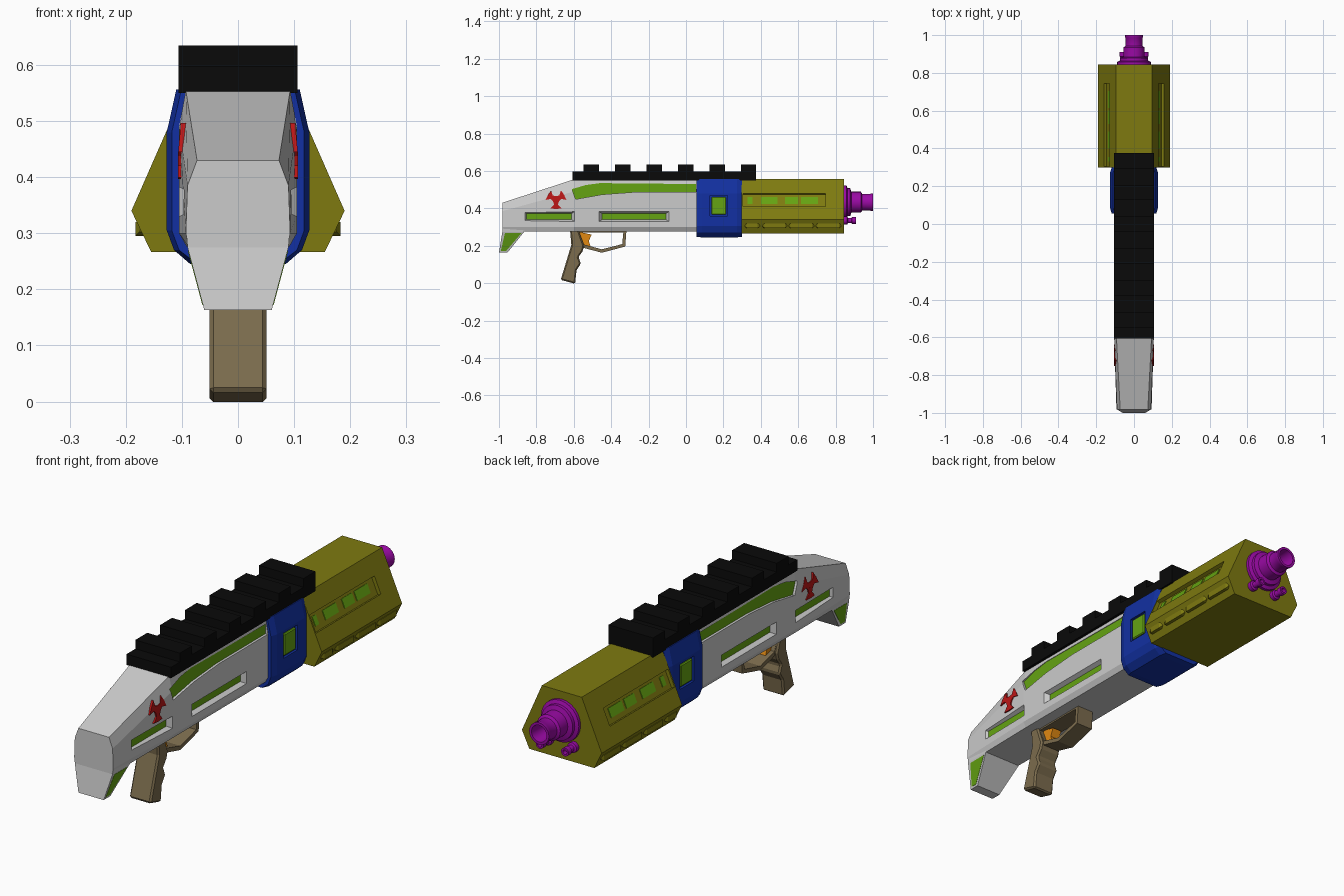
import bpy, bmesh, math

if "Cube" in bpy.data.objects:
    bpy.data.objects.remove(bpy.data.objects["Cube"])

def material(name, rgb):
    m = bpy.data.materials.new(name)
    m.diffuse_color = (*rgb, 1)
    m.use_nodes = True
    m.node_tree.nodes["Principled BSDF"].inputs["Base Color"].default_value = m.diffuse_color
    return m

GREY = material("grey", (0.6, 0.6, 0.6))
BLUE = material("blue", (0.006, 0.03, 0.36))
OLIVE = material("olive", (0.21, 0.195, 0.005))
GREEN = material("green", (0.13, 0.37, 0.006))
BLACK = material("black", (0.003, 0.003, 0.003))
BROWN = material("brown", (0.2, 0.15, 0.075))
PURPLE = material("purple", (0.32, 0.003, 0.37))
ORANGE = material("orange", (0.75, 0.25, 0.006))
RED = material("red", (0.5, 0.008, 0.008))

def loft(name, rings, mat=None, closed=False):
    """Skin a list of equal-length point rings; capped unless closed."""
    bm = bmesh.new()
    vs = [[bm.verts.new(p) for p in r] for r in rings]
    n = len(rings[0])
    pairs = list(zip(vs, vs[1:])) + ([(vs[-1], vs[0])] if closed else [])
    for a, b in pairs:
        for i in range(n):
            j = (i + 1) % n
            bm.faces.new((a[i], a[j], b[j], b[i]))
    if not closed:
        bm.faces.new(vs[0])
        bm.faces.new(vs[-1])
    bmesh.ops.recalc_face_normals(bm, faces=bm.faces)
    me = bpy.data.meshes.new(name)
    bm.to_mesh(me)
    bm.free()
    ob = bpy.data.objects.new(name, me)
    bpy.context.collection.objects.link(ob)
    if mat:
        me.materials.append(mat)
    return ob

def prism(name, yz, x0, x1, mat=None):
    return loft(name, [[(x, y, z) for y, z in yz] for x in (x0, x1)], mat)

def rect(y0, y1, z0, z1):
    return [(y0, z0), (y1, z0), (y1, z1), (y0, z1)]

def section(y, half):
    """Full symmetric ring at y from right-half (x, z) points, top to bottom."""
    return [(x, y, z) for x, z in half] + [(-x, y, z) for x, z in reversed(half)]

def bevel(ob, w, seg=1):
    m = ob.modifiers.new("bevel", 'BEVEL')
    m.width, m.segments, m.limit_method = w, seg, 'ANGLE'
    m.angle_limit = math.radians(50)

def cut(ob, cutter):
    """Subtract the cutter; the new faces keep the object's own material."""
    cutter.data.materials.append(ob.data.materials[0])
    m = ob.modifiers.new("cut", 'BOOLEAN')
    m.operation, m.solver, m.object = 'DIFFERENCE', 'EXACT', cutter
    bpy.context.view_layer.objects.active = ob
    bpy.ops.object.modifier_apply(modifier=m.name)
    bpy.data.objects.remove(cutter)

def lathe(name, prof, cx, cz, mat, n=24):
    """Turn a (y, radius) profile about an axis along y."""
    rings = [[(cx + r * math.cos(2 * math.pi * i / n), y, cz + r * math.sin(2 * math.pi * i / n))
              for i in range(n)] for y, r in prof]
    ob = loft(name, rings, mat)
    bpy.ops.object.select_all(action='DESELECT')
    ob.select_set(True)
    bpy.context.view_layer.objects.active = ob
    bpy.ops.object.shade_smooth_by_angle(angle=math.radians(35))

# Grey body
body = loft("body", [
    section(-.982, [(.073, .43), (.09, .385), (.093, .30), (.088, .275)]),
    section(-.60, [(.093, .555), (.105, .49), (.105, .30), (.092, .277)]),
    section(.08, [(.093, .555), (.105, .49), (.105, .30), (.092, .277)])], GREY)

# Tail of the stock with green cheeks
def tail_ring(z, x, y0, y1):
    return [(x, y0, z), (x, y1, z), (-x, y1, z), (-x, y0, z)]
loft("stock_tail", [tail_ring(.30, .092, -.981, -.862), tail_ring(.275, .09, -.982, -.865),
                    tail_ring(.163, .06, -1.0, -.955)], GREY)
loft("tail_cheeks", [tail_ring(.268, .0892, -.968, -.88), tail_ring(.172, .0635, -.99, -.962)], GREEN)

# Recessed green strips and red plates on both sides of the body
strip = [(-.61, .503), (-.535, .525), (-.46, .535), (.053, .53),
         (.053, .487), (-.28, .487), (-.45, .474), (-.59, .449)]
for s in (1, -1):
    cut(body, prism("strip_cutter", strip, s * .0925, s * .2))
    prism("upper_strip", strip, s * .08, s * .0945, GREEN)
    for y0, y1 in ((-.865, -.60), (-.46, -.096)):
        inner, outer = rect(y0 + .012, y1 - .012, .34, .372), rect(y0 - .012, y1 + .012, .325, .387)
        cut(body, loft("slot_cutter", [[(s * .084, *p) for p in inner], [(s * .115, *p) for p in outer]]))
        prism("lower_strip", inner, s * .07, s * .0865, GREEN)
    for a in (30, 150, 270):
        pts = [(-.695 + r * math.cos(math.radians(a + d)), .447 + r * math.sin(math.radians(a + d)))
               for d, r in ((180, .006), (-60, .018), (-22, .028), (-32, .056), (0, .05), (32, .056), (22, .028), (60, .018))]
        loft("red_plate", [[(s * (x - max(0, z - .44) * .09), y, z) for y, z in pts] for x in (.085, .107)], RED)

# Blue collar with recessed square buttons
def collar_ring(y, d):
    return section(y, [(.11 - d, .556), (.127 - d, .48), (.127 - d, .305), (.114 - d, .27), (.085 - d, .245 + d * .3)])
collar = loft("collar", [collar_ring(.055, .009), collar_ring(.085, 0), collar_ring(.272, 0), collar_ring(.30, .009)], BLUE)
for s in (1, -1):
    cut(collar, prism("button_cutter", rect(.128, .222, .36, .468), s * .117, s * .2))
    bevel(prism("button", rect(.136, .214, .367, .461), s * .10, s * .1265, GREEN), .004)

# Olive barrel housing
HALF = [(.095, .556), (.19, .34), (.155, .267)]
housing = loft("barrel_housing", [section(.298, HALF), section(.845, HALF)], OLIVE)

def face_bar(name, s, y0, y1, z0, z1, d0, d1, mat=None):
    """Block aligned with the sloped upper face, from depth d0 to d1."""
    pts = [(z, d) for z, d in ((z1, d1), (z0, d1), (z0, d0), (z1, d0))]
    return loft(name, [[(s * (.095 + (.556 - z) * .44 + .915 * d), y, z + .404 * d) for z, d in pts]
                       for y in (y0, y1)], mat)

for s in (1, -1):
    cut(housing, face_bar("vent_cutter", s, .305, .745, .41, .48, -.016, .03))
    for y0, y1 in ((.33, .355), (.40, .49), (.53, .60), (.615, .705)):
        face_bar("vent_window", s, y0, y1, .43, .467, -.03, -.013, GREEN)
    for y0, y1 in ((.315, .395), (.41, .54), (.55, .685), (.695, .83)):
        rings = [[(s * x, y, z) for x, z in ((.15, .295), (.183 - t, .295 + t), (.183 - t, .32), (.15, .32))]
                 for y, t in ((y0, .008), (y0 + .012, 0), (y1 - .012, 0), (y1, .008))]
        loft("lower_bar", rings, OLIVE)

# Purple muzzle and two small nozzles
lathe("muzzle", [(.84, .09), (.858, .09), (.864, .075), (.878, .075), (.884, .056), (.935, .056), (.942, .045),
                 (.985, .045), (.988, .047), (1.0, .047), (1.0, .036), (.92, .032)], 0, .433, PURPLE)
for s in (1, -1):
    lathe("nozzle", [(.84, .022), (.862, .022), (.866, .014), (.885, .014), (.888, .018),
                     (.91, .018), (.91, .010), (.89, .010)], s * .06, .335, PURPLE, 16)

# Black top rail with six teeth
rail = [(-.607, .55), (-.607, .597)]
for i in range(6):
    y = -.547 + i * .1683
    rail += [(y, .597), (y, .635), (y + .081, .635), (y + .081, .597)]
rail = rail[:-1] + [(.375, .55)]
prism("top_rail", rail, -.106, .106, BLACK)

# Grip, trigger guard and trigger
grip = [(-.62, .285), (-.613, .205), (-.67, .018), (-.593, -.003), (-.585, .07), (-.562, .105),
        (-.575, .14), (-.553, .17), (-.545, .20), (-.575, .285)]
bevel(prism("grip", grip, -.051, .051, BROWN), .007)

outer = [(-.60, .287), (-.318, .287), (-.325, .196), (-.45, .163), (-.56, .192)]
inner = [(-.57, .270), (-.335, .270), (-.341, .209), (-.45, .181), (-.545, .207)]
loft("trigger_guard", [[(x, y, z) for y, z in pts] for x, pts in
                       ((-.04, outer), (.04, outer), (.04, inner), (-.04, inner))], BROWN, closed=True)
prism("trigger", [(-.575, .275), (-.505, .26), (-.52, .225), (-.507, .188), (-.55, .195), (-.56, .225)],
      -.022, .022, ORANGE)
